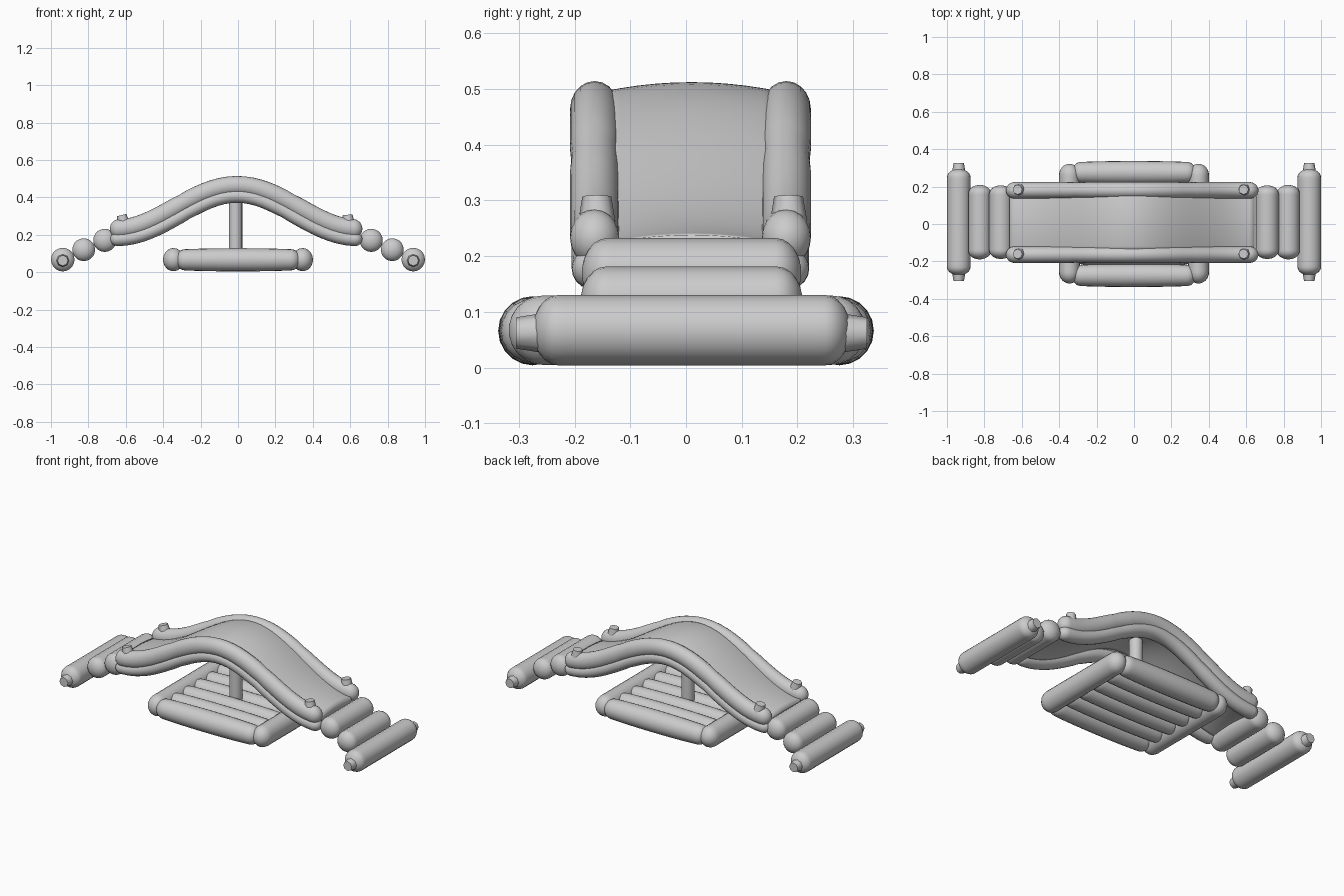
import bpy, bmesh, math
from mathutils import Vector

if "Cube" in bpy.data.objects:
    bpy.data.objects.remove(bpy.data.objects["Cube"])

YC = 0.01  # the ride sits slightly behind the base centre line


def finish(name, bm, angle=40):
    bmesh.ops.recalc_face_normals(bm, faces=bm.faces)
    me = bpy.data.meshes.new(name)
    bm.to_mesh(me)
    bm.free()
    ob = bpy.data.objects.new(name, me)
    bpy.context.collection.objects.link(ob)
    bpy.ops.object.select_all(action='DESELECT')
    ob.select_set(True)
    bpy.context.view_layer.objects.active = ob
    bpy.ops.object.shade_smooth_by_angle(angle=math.radians(angle))
    return ob


def tube(name, path, width, height, cap, radius=lambda t: 1, sides=20):
    """Inflated tube: path(t) for t in 0..1, ends rounded over length cap."""
    length = sum((path((i + 1) / 40) - path(i / 40)).length for i in range(40))
    k = cap / length
    rounding = [math.radians(a) for a in (8, 25, 42, 60, 76, 90)]
    rings = [(k * (1 - math.cos(a)), math.sin(a)) for a in rounding]
    inner = [(k + (1 - 2 * k) * i / 32, 1) for i in range(1, 32)]
    rings = rings + inner + [(1 - t, r) for t, r in reversed(rings)]
    bm = bmesh.new()
    loops = []
    for t, r in rings:
        p = path(t)
        d = (path(min(1, t + .005)) - path(max(0, t - .005))).normalized()
        side = Vector((0, 1, 0)) if abs(d.y) < .9 else Vector((1, 0, 0))
        up = d.cross(side)
        r *= radius(t)
        loops.append([bm.verts.new(p + side * width * r * math.cos(a) + up * height * r * math.sin(a))
                      for a in (2 * math.pi * j / sides for j in range(sides))])
    for a, b in zip(loops, loops[1:]):
        for j in range(sides):
            bm.faces.new((a[j], a[(j + 1) % sides], b[(j + 1) % sides], b[j]))
    bm.faces.new(loops[0])
    bm.faces.new(loops[-1])
    return finish(name, bm)


def line(a, b):
    a, b = Vector(a), Vector(b)
    return lambda t: a.lerp(b, t)


def stub(name, base, direction, depth, r1, r2, sides):
    bm = bmesh.new()
    bmesh.ops.create_cone(bm, cap_ends=True, segments=sides, radius1=r1, radius2=r2, depth=depth)
    d = Vector(direction).normalized()
    q = Vector((0, 0, 1)).rotation_difference(d)
    for v in bm.verts:
        v.co = q @ v.co + Vector(base) + d * depth / 2
    return finish(name, bm, 50)


def arch(x):
    u = min(1, abs(x + .005) / .645)
    return .21 + .232 * (math.cos(math.pi * u) + 1) / 2


def rail_path(y, offset):
    def f(t):
        x = -.685 + 1.35 * t
        slope = (arch(x + .01) - arch(x - .01)) / .02
        n = Vector((-slope, 0, 1)).normalized()
        return Vector((x, y, arch(x))) + n * offset
    return f


def seam(t):
    # small pinch where the rail sections meet
    return 1 - .07 * max(math.exp(-((t - s) / .012) ** 2) for s in (.29, .71))


# Side rails: a fat tube over a thinner one, with knobs at the ends
for side, y in (("front", -.164), ("back", .18)):
    tube(side + "_upper_rail", rail_path(y, .022), .044, .05, .05, seam)
    tube(side + "_lower_rail", rail_path(y, -.033), .041, .038, .045, seam)
    for x, lean in ((-.608, -.25), (.592, -.1)):
        stub(side + "_knob", (x, y + .004, .245), (lean, 0, 1), .062, .036, .026, 8)

# Curved deck, crowned across its width
bm = bmesh.new()
bmesh.ops.create_grid(bm, x_segments=48, y_segments=10, size=1)
for v in bm.verts:
    x, s = -.01 + .655 * v.co.x, v.co.y
    bulge = .028 + .042 * math.cos(math.pi / 2 * v.co.x)
    v.co = (x, YC + .16 * s, arch(x) + bulge - .017 * s * s)
deck = finish("deck", bm)
solid = deck.modifiers.new("thickness", 'SOLIDIFY')
solid.thickness = .06
solid.offset = -1 if deck.data.polygons[0].normal.z > 0 else 1

# Three cross tubes at each end, the outermost longer and plugged
for sx, side in ((-1, "left"), (1, "right")):
    for x, z, half, r in ((.712, .17, .197, .062), (.825, .12, .199, .061), (.937, .067, .285, .063)):
        tube(side + "_cross_tube", line((sx * x, YC - half, z), (sx * x, YC + half, z)), r, r, .045)
    for sy in (-1, 1):
        stub(side + "_plug", (sx * .937, YC + sy * .265, .062), (0, sy, 0), .05, .036, .028, 8)

# Base raft: long bulging tubes between two end tubes
for i in range(6):
    y = -.275 + .11 * i
    outer = i in (0, 5)
    r = .062 if outer else .055
    tube("raft_outer_tube" if outer else "raft_tube", line((-.335, y, .066), (.335, y, .066)),
         r, r, .05, lambda t: .85 + .15 * math.sin(math.pi * t) ** .6)
for sx in (-1, 1):
    tube("raft_end_tube", line((sx * .345, -.318, .067), (sx * .345, .322, .067)), .056, .062, .06)

# Centre post
stub("post", (-.013, .0, .08), (0, 0, 1), .38, .036, .036, 16)
